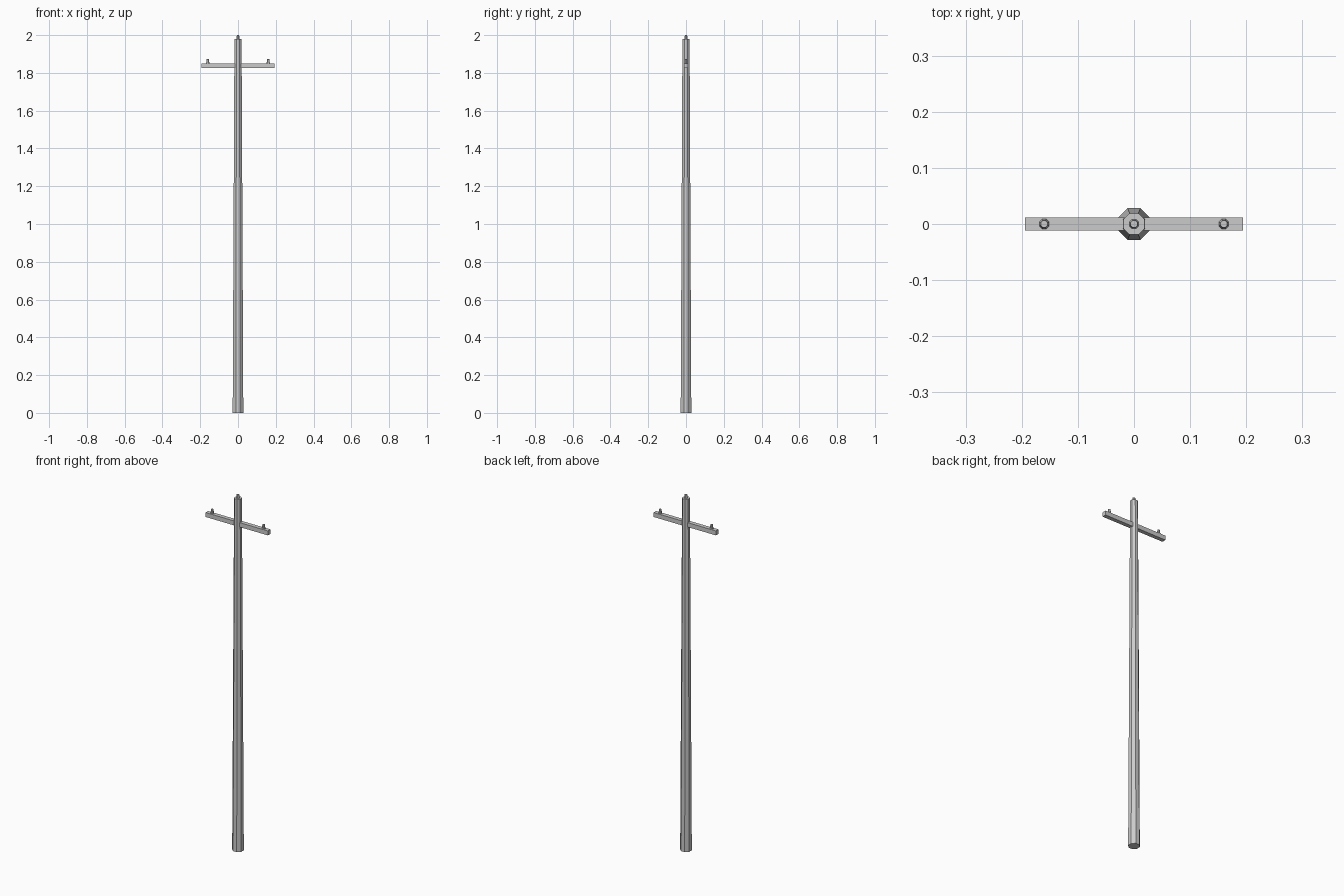
import bpy
import math

if "Cube" in bpy.data.objects:
    bpy.data.objects.remove(bpy.data.objects["Cube"])


def tapered(name, r_bottom, r_top, z0, z1, x=0.0, sides=8):
    """Upright tapered prism with flats facing the axes."""
    bpy.ops.mesh.primitive_cone_add(
        vertices=sides, radius1=r_bottom, radius2=r_top, depth=z1 - z0,
        location=(x, 0, (z0 + z1) / 2), rotation=(0, 0, math.pi / sides))
    obj = bpy.context.object
    obj.name = name
    return obj


# Octagonal pole, tapering to the top
tapered("pole", 0.0305, 0.0205, 0.0, 1.98)

# Crossarm passing through the pole
bpy.ops.mesh.primitive_cube_add(size=1, location=(0, 0, 1.8375))
arm = bpy.context.object
arm.name = "crossarm"
arm.scale = (0.388, 0.023, 0.025)

# Insulator pins: two on the arm, one on the pole top
tapered("insulator_left", 0.0095, 0.0065, 1.849, 1.874, x=-0.16)
tapered("insulator_right", 0.0095, 0.0065, 1.849, 1.874, x=0.16)
tapered("insulator_top", 0.0095, 0.0065, 1.976, 2.0)
